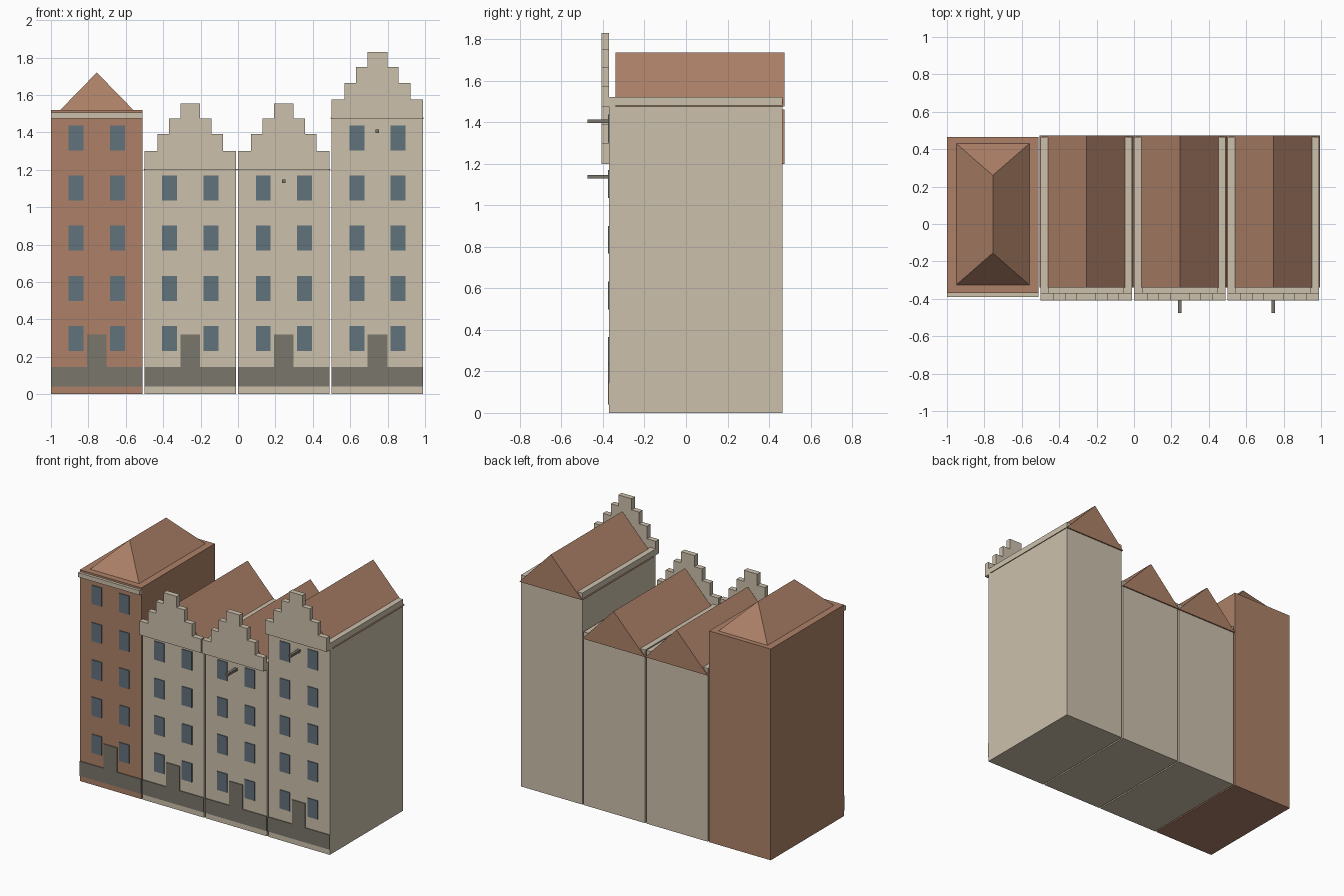
import bpy

cube = bpy.data.objects.get("Cube")
if cube:
    bpy.data.objects.remove(cube, do_unlink=True)


def material(name, rgb):
    """Flat material from an sRGB 0-255 colour."""
    lin = [((c / 255 + 0.055) / 1.055) ** 2.4 for c in rgb] + [1]
    m = bpy.data.materials.new(name)
    m.use_nodes = True
    m.diffuse_color = lin
    m.node_tree.nodes["Principled BSDF"].inputs["Base Color"].default_value = lin
    return m


plaster = material("plaster", (204, 192, 172))
brick = material("brick", (173, 129, 104))
glass = material("window_glass", (97, 114, 123))
stone = material("grey_stone", (121, 118, 107))


def mesh(name, verts, faces, mat):
    me = bpy.data.meshes.new(name)
    me.from_pydata(verts, [], faces)
    me.materials.append(mat)
    ob = bpy.data.objects.new(name, me)
    bpy.context.collection.objects.link(ob)
    return ob


def prism(name, outline, y0, y1, mat):
    """Extrude an anticlockwise (x, z) outline from y0 back to y1."""
    n = len(outline)
    verts = [(x, y, z) for y in (y0, y1) for x, z in outline]
    faces = [tuple(range(n)), tuple(reversed(range(n, 2 * n)))]
    faces += [(i, i + n, (i + 1) % n + n, (i + 1) % n) for i in range(n)]
    return mesh(name, verts, faces, mat)


def box(name, x0, x1, y0, y1, z0, z1, mat):
    return prism(name, [(x0, z0), (x1, z0), (x1, z1), (x0, z1)], y0, y1, mat)


HALF, FRONT, BACK = 0.245, -0.37, 0.465
PLATE = FRONT - 0.006


def facade(name, cx, height, floors, wall):
    """Body, plinth with door, and two columns of windows."""
    box(name + "_body", cx - HALF, cx + HALF, FRONT, BACK, 0, height, wall)
    base, top, door = 0.04, 0.145, 0.053
    prism(name + "_plinth_and_door",
          [(cx - HALF, base), (cx + HALF, base), (cx + HALF, top), (cx + door, top),
           (cx + door, 0.32), (cx - door, 0.32), (cx - door, top), (cx - HALF, top)],
          PLATE, FRONT, stone)
    for floor in range(floors):
        z = 0.298 + 0.268 * floor
        for side, tag in ((-1, "right"), (1, "left")):
            x = cx + side * 0.11
            box(f"{name}_window_{tag}_{floor + 1}", x - 0.04, x + 0.04,
                PLATE, FRONT, z - 0.067, z + 0.067, glass)


def gabled_house(name, cx, height, floors, hoist):
    facade(name, cx, height, floors, plaster)
    # stepped gable in front of the roof
    steps = [(HALF, 0.1), (0.176, 0.19), (0.113, 0.275), (0.053, 0.355)]
    right = [(cx + HALF, height)]
    for i, (w, z) in enumerate(steps):
        if i:
            right.append((cx + w, height + steps[i - 1][1]))
        right.append((cx + w, height + z))
    left = [(2 * cx - x, z) for x, z in reversed(right)]
    prism(name + "_stepped_gable", right + left, -0.408, FRONT, plaster)
    # saddle roof and the low parapets along its eaves
    prism(name + "_roof", [(cx - 0.25, height), (cx + 0.25, height), (cx, height + 0.262)],
          -0.34, 0.474, brick)
    for side, tag in ((-1, "right"), (1, "left")):
        x0, x1 = sorted((cx + side * 0.2, cx + side * HALF))
        box(f"{name}_parapet_{tag}", x0, x1, FRONT, BACK, height, height + 0.046, plaster)
    if hoist:
        box(name + "_hoist_beam", cx - 0.01, cx + 0.01, -0.475, FRONT, hoist - 0.009, hoist + 0.009, stone)


# brick house with cornice and hipped roof
CX, TOP = -0.755, 1.52
facade("brick_house", CX, TOP, 5, brick)
box("brick_house_cornice", CX - HALF, CX + HALF, -0.39, FRONT, 1.475, 1.507, plaster)
l, r, f, b = CX - 0.195, CX + 0.195, -0.325, 0.43
mesh("brick_house_hipped_roof",
     [(l, f, TOP), (r, f, TOP), (r, b, TOP), (l, b, TOP), (CX, -0.155, 1.72), (CX, 0.26, 1.72)],
     [(0, 1, 4), (1, 2, 5, 4), (2, 3, 5), (3, 0, 4, 5), (3, 2, 1, 0)], brick)

# plastered houses with stepped gables
gabled_house("middle_right_house", -0.255, 1.2, 4, None)
gabled_house("middle_left_house", 0.245, 1.2, 4, 1.138)
gabled_house("tall_house", 0.745, 1.475, 5, 1.405)
